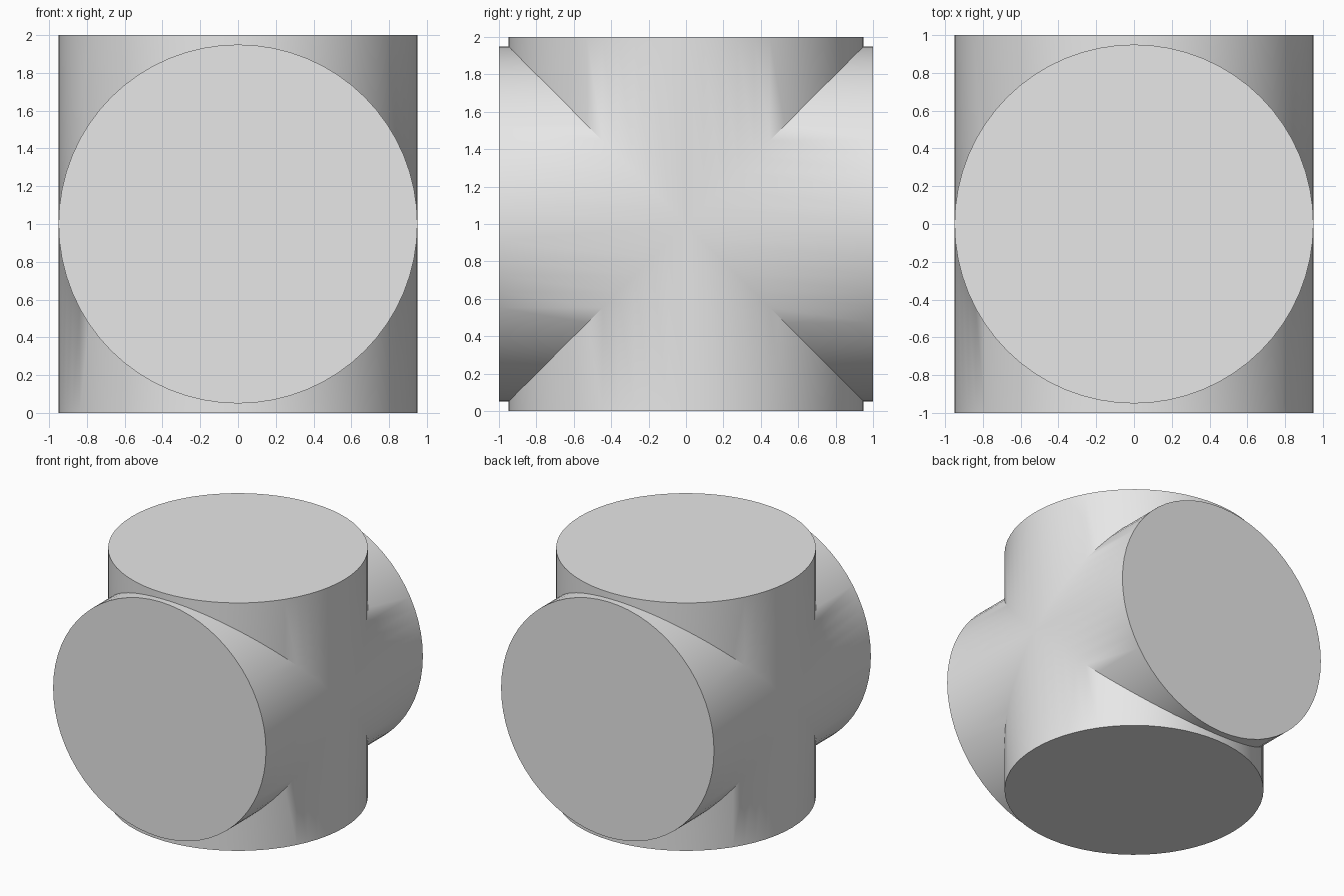
import bpy
import math

RADIUS = 0.95
LENGTH = 2.0
SIDES = 64

if "Cube" in bpy.data.objects:
    bpy.data.objects.remove(bpy.data.objects["Cube"], do_unlink=True)

grey = bpy.data.materials.new("plain grey")
grey.use_nodes = True
grey.diffuse_color = (0.8, 0.8, 0.8, 1)
grey.node_tree.nodes["Principled BSDF"].inputs["Base Color"].default_value = (0.8, 0.8, 0.8, 1)


def cylinder(name, rotation):
    bpy.ops.mesh.primitive_cylinder_add(vertices=SIDES, radius=RADIUS, depth=LENGTH,
                                        location=(0, 0, LENGTH / 2), rotation=rotation)
    obj = bpy.context.object
    obj.name = name
    obj.data.materials.append(grey)
    return obj


# Horizontal pipe, front to back, used as the joining helper
horizontal = cylinder("horizontal_cylinder", (math.pi / 2, 0, 0))
horizontal.hide_render = True

# Upright pipe joined with the horizontal one into a single solid
cross = cylinder("crossed_cylinders", (0, 0, 0))
union = cross.modifiers.new("join", "BOOLEAN")
union.operation = "UNION"
union.solver = "EXACT"
union.object = horizontal
bpy.ops.object.modifier_apply(modifier=union.name)
bpy.data.objects.remove(horizontal, do_unlink=True)

# Soft blend near the sides, crisp rims and outer creases
bpy.ops.object.shade_smooth_by_angle(angle=math.radians(40))
